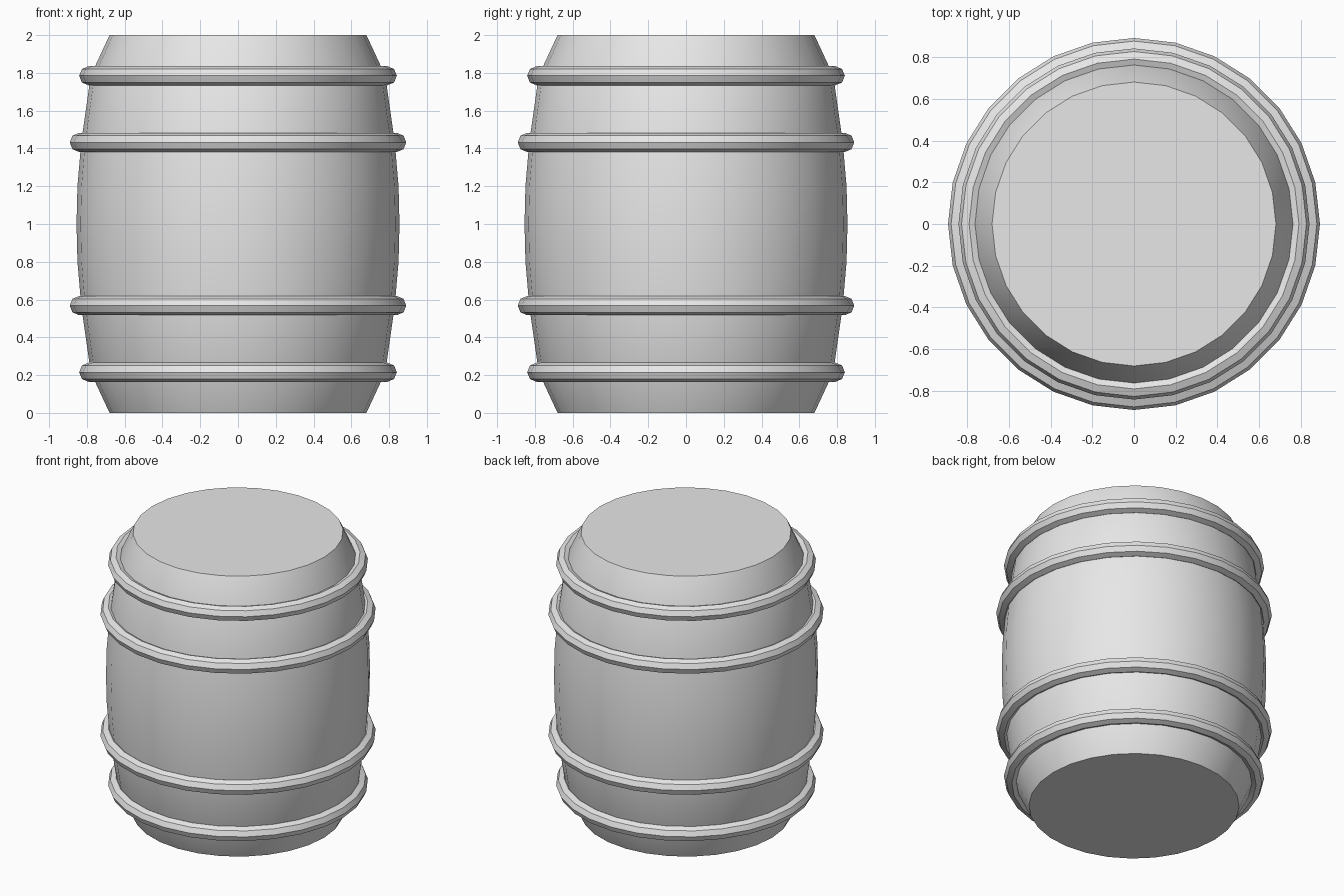
import bpy, bmesh, math

if "Cube" in bpy.data.objects:
    bpy.data.objects.remove(bpy.data.objects["Cube"])

SIDES = 28

grey = bpy.data.materials.new("plain_grey")
grey.diffuse_color = (0.8, 0.8, 0.8, 1)
grey.use_nodes = True
grey.node_tree.nodes["Principled BSDF"].inputs["Base Color"].default_value = grey.diffuse_color


def lathe(name, profile, closed):
    """Revolve (radius, z) points about z; a closed profile makes a ring, an open one gets end caps."""
    bm = bmesh.new()
    rings = []
    for r, z in profile:
        rings.append([bm.verts.new((r * math.cos(2 * math.pi * i / SIDES),
                                    r * math.sin(2 * math.pi * i / SIDES), z))
                      for i in range(SIDES)])
    pairs = list(zip(rings, rings[1:]))
    if closed:
        pairs.append((rings[-1], rings[0]))
    else:
        bm.faces.new(rings[0][::-1])
        bm.faces.new(rings[-1])
    for a, b in pairs:
        for i in range(SIDES):
            j = (i + 1) % SIDES
            bm.faces.new((a[i], a[j], b[j], b[i]))
    bmesh.ops.recalc_face_normals(bm, faces=bm.faces)
    mesh = bpy.data.meshes.new(name)
    bm.to_mesh(mesh)
    bm.free()
    mesh.materials.append(grey)
    obj = bpy.data.objects.new(name, mesh)
    bpy.context.collection.objects.link(obj)
    bpy.ops.object.select_all(action='DESELECT')
    obj.select_set(True)
    bpy.context.view_layer.objects.active = obj
    bpy.ops.object.shade_smooth_by_angle(angle=math.radians(30))
    return obj


# Bulging body, lower half mirrored to the upper half
half = [(0.68, 0), (0.78, 0.215), (0.83, 0.568), (0.85, 0.8)]
body = half + [(0.855, 1.0)] + [(r, 2 - z) for r, z in reversed(half)]
lathe("barrel_body", body, False)

# Four eight-sided hoops
for name, radius, z in (("lower_end_hoop", 0.79, 0.215), ("lower_middle_hoop", 0.84, 0.568),
                        ("upper_middle_hoop", 0.84, 1.432), ("upper_end_hoop", 0.79, 1.785)):
    section = [(radius + 0.051 * math.cos(k * math.pi / 4), z + 0.051 * math.sin(k * math.pi / 4))
               for k in range(8)]
    lathe(name, section, True)
